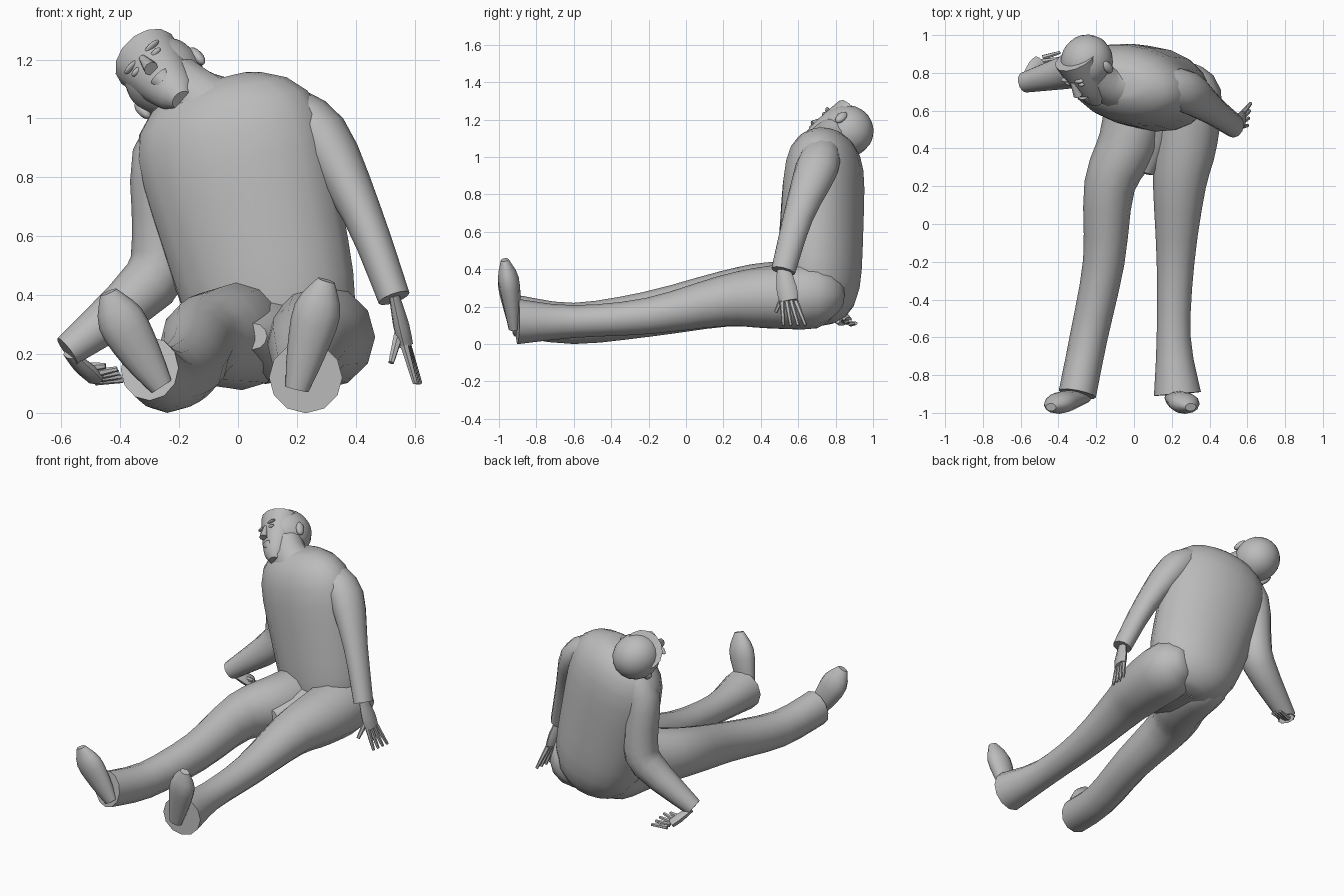
import bpy, bmesh, math
from mathutils import Vector, Matrix

cube = bpy.data.objects.get("Cube")
if cube:
    bpy.data.objects.remove(cube)

grey = bpy.data.materials.new("plain grey")
grey.use_nodes = True
grey.diffuse_color = (.5, .5, .5, 1)
grey.node_tree.nodes["Principled BSDF"].inputs["Base Color"].default_value = grey.diffuse_color


def finish(name, bm):
    bmesh.ops.recalc_face_normals(bm, faces=bm.faces)
    mesh = bpy.data.meshes.new(name)
    bm.to_mesh(mesh)
    bm.free()
    mesh.materials.append(grey)
    obj = bpy.data.objects.new(name, mesh)
    bpy.context.collection.objects.link(obj)
    bpy.ops.object.select_all(action="DESELECT")
    obj.select_set(True)
    bpy.context.view_layer.objects.active = obj
    bpy.ops.object.shade_smooth_by_angle(angle=math.radians(50))


def loft(name, centres, widths, depths, side, sides=12):
    """Capped skin of oval rings whose width lies along the side vector."""
    bm = bmesh.new()
    loops = []
    last = len(centres) - 1
    for i, (centre, width, depth) in enumerate(zip(centres, widths, depths)):
        along = (centres[min(i + 1, last)] - centres[max(i - 1, 0)]).normalized()
        wide = Vector(side)
        wide = (wide - along * wide.dot(along)).normalized()
        deep = along.cross(wide)
        angles = [math.tau * k / sides for k in range(sides)]
        loops.append([bm.verts.new(centre + wide * width * math.cos(a) + deep * depth * math.sin(a))
                      for a in angles])
    for lower, upper in zip(loops, loops[1:]):
        for k in range(sides):
            n = (k + 1) % sides
            bm.faces.new((lower[k], lower[n], upper[n], upper[k]))
    bm.faces.new(loops[0])
    bm.faces.new(loops[-1])
    finish(name, bm)


def limb(name, stations, side, depth=1.0, steps=3, sides=12):
    """Smooth tube through stations of x, y, z and half width."""
    points = [Vector(s) for s in stations]
    padded = [points[0], *points, points[-1]]
    rings = []
    for before, start, end, after in zip(padded, padded[1:], padded[2:], padded[3:]):
        for k in range(steps):
            t = k / steps
            pull = (end - before) * (1 - t) - (after - start) * t
            blend = t * t * (3 - 2 * t)
            rings.append(start.lerp(end, blend) + pull * t * (1 - t) / 2)
    rings.append(points[-1])
    widths = [ring[3] for ring in rings]
    loft(name, [ring.to_3d() for ring in rings], widths, [w * depth for w in widths], side, sides)


def blob(name, centre, axes, sizes, segments=10):
    """Ellipsoid on three given axes."""
    bm = bmesh.new()
    bmesh.ops.create_uvsphere(bm, u_segments=segments, v_segments=segments, radius=1)
    frame = Matrix([axis * size for axis, size in zip(axes, sizes)]).transposed().to_4x4()
    bmesh.ops.transform(bm, matrix=Matrix.Translation(centre) @ frame, verts=bm.verts)
    finish(name, bm)


# Torso: a barrel leaning to one side, rounded at the seat and the shoulders
seat, nape = Vector((.18, .7, .11)), Vector((-.08, .75, 1.14))
levels = [.5 - .49 * math.cos(math.pi * k / 14) for k in range(15)]
fullness = [math.sqrt(1 - abs(2 * t - 1) ** 5) for t in levels]
loft("torso", [seat.lerp(nape, t) for t in levels],
     [f * (.28 + .08 * t) for f, t in zip(fullness, levels)],
     [f * (.23 - .02 * t) for f, t in zip(fullness, levels)], (1, -.2, 0), 18)

# Trouser legs with wide cuffs, joined by the lap
across = (1, 0, 0)
limb("right_leg", [(.06, .82, .26, .08), (.03, .7, .26, .16), (-.03, .43, .26, .16), (-.13, .2, .24, .135),
                   (-.16, -.2, .16, .11), (-.24, -.6, .11, .1), (-.3, -.9, .15, .1)], across, 1.1)
limb("left_leg", [(.25, .82, .26, .08), (.28, .7, .26, .18), (.27, .43, .25, .17), (.24, .2, .23, .14),
                  (.22, -.2, .15, .1), (.21, -.6, .12, .09), (.23, -.9, .12, .125)], across, .97)
limb("lap", [(.12, .7, .26, .18), (.09, .45, .25, .13), (.05, .27, .26, .05)], across, .9)

# Shoes standing on their heels
limb("right_shoe", [(-.26, -.92, .09, .04), (-.33, -.93, .2, .07),
                    (-.4, -.95, .32, .08), (-.44, -.97, .41, .03)], (1, 0, .6), .7)
limb("left_shoe", [(.2, -.92, .08, .04), (.23, -.93, .2, .065),
                   (.27, -.95, .35, .08), (.3, -.97, .45, .03)], (1, 0, -.3), .7)

# Sleeves
fore = Vector((0, 1, 0))
limb("left_sleeve", [(.16, .73, 1.04, .09), (.28, .7, .94, .115),
                     (.42, .6, .68, .08), (.53, .52, .39, .065)], fore, .85)
limb("right_sleeve", [(-.16, .8, 1.0, .09), (-.26, .81, .87, .1), (-.26, .83, .6, .1),
                      (-.3, .82, .44, .1), (-.58, .75, .21, .055)], fore)


def hand(name, wrist, knuckles, tips, thumb, spread):
    """Flat palm with four fingers fanned along the spread vector, and a thumb."""
    wrist, knuckles, tips, thumb, spread = map(Vector, (wrist, knuckles, tips, thumb, spread))
    middle = wrist.lerp(knuckles, .6)
    limb(name + "_palm", [(*wrist, .035), (*middle, .055), (*knuckles, .05)], spread, .5, 2, 8)
    for k in range(4):
        fan = spread * (k - 1.5)
        limb(f"{name}_finger_{k + 1}", [(*(knuckles + fan * .8), .015), (*(tips + fan * 1.3), .009)],
             spread, steps=2, sides=6)
    limb(name + "_thumb", [(*middle, .02), (*thumb, .01)], spread, steps=2, sides=6)


hand("left_hand", (.53, .52, .4), (.57, .55, .23), (.61, .58, .1), (.52, .48, .17), (.004, .03, 0))
hand("right_hand", (-.57, .76, .2), (-.49, .85, .12), (-.4, .86, .13), (-.45, .8, .16), (.005, .025, -.01))

# Head directions: turned aside and tipped back
skull = Vector((-.25, .86, 1.14))
face = Vector((-.47, -.78, .4)).normalized()
left = Vector((.69, -.08, .71))
left = (left - face * left.dot(face)).normalized()
crown = face.cross(left)
axes = (left, face, crown)


def on_head(sideways, forward, up):
    return skull + left * sideways + face * forward + crown * up


def feature(name, start, end, start_width, end_width, depth):
    limb(name, [(*on_head(*start), start_width), (*on_head(*end), end_width)], left, depth, sides=8)


# Skull, and a face tapering to the chin
blob("skull", skull, axes, (.135, .145, .14), 18)
heights = [k / 8 for k in range(9)]
taper = [.3 + .7 * math.sqrt(t) for t in heights]
loft("face", [on_head(0, .11 - .07 * t, .29 * t - .21) for t in heights],
     [.12 * w for w in taper], [.11 * w for w in taper], left, 14)
feature("nose", (0, .15, .01), (0, .175, -.07), .012, .026, .9)
feature("lips", (0, .158, -.1), (0, .15, -.13), .035, .025, .5)
for word, s in (("left", 1), ("right", -1)):
    blob(word + "_eye", on_head(s * .046, .143, -.01), axes, (.022, .012, .01))
    blob(word + "_brow", on_head(s * .048, .142, .02), axes, (.034, .016, .009))
    blob(word + "_ear", on_head(s * .13, 0, -.035), axes, (.02, .026, .042))

# Neck, wide at the collar
limb("neck", [(-.09, .73, 1.02, .14), (-.15, .74, 1.07, .11), (-.21, .79, 1.12, .1)], (1, 0, .5), .95)
